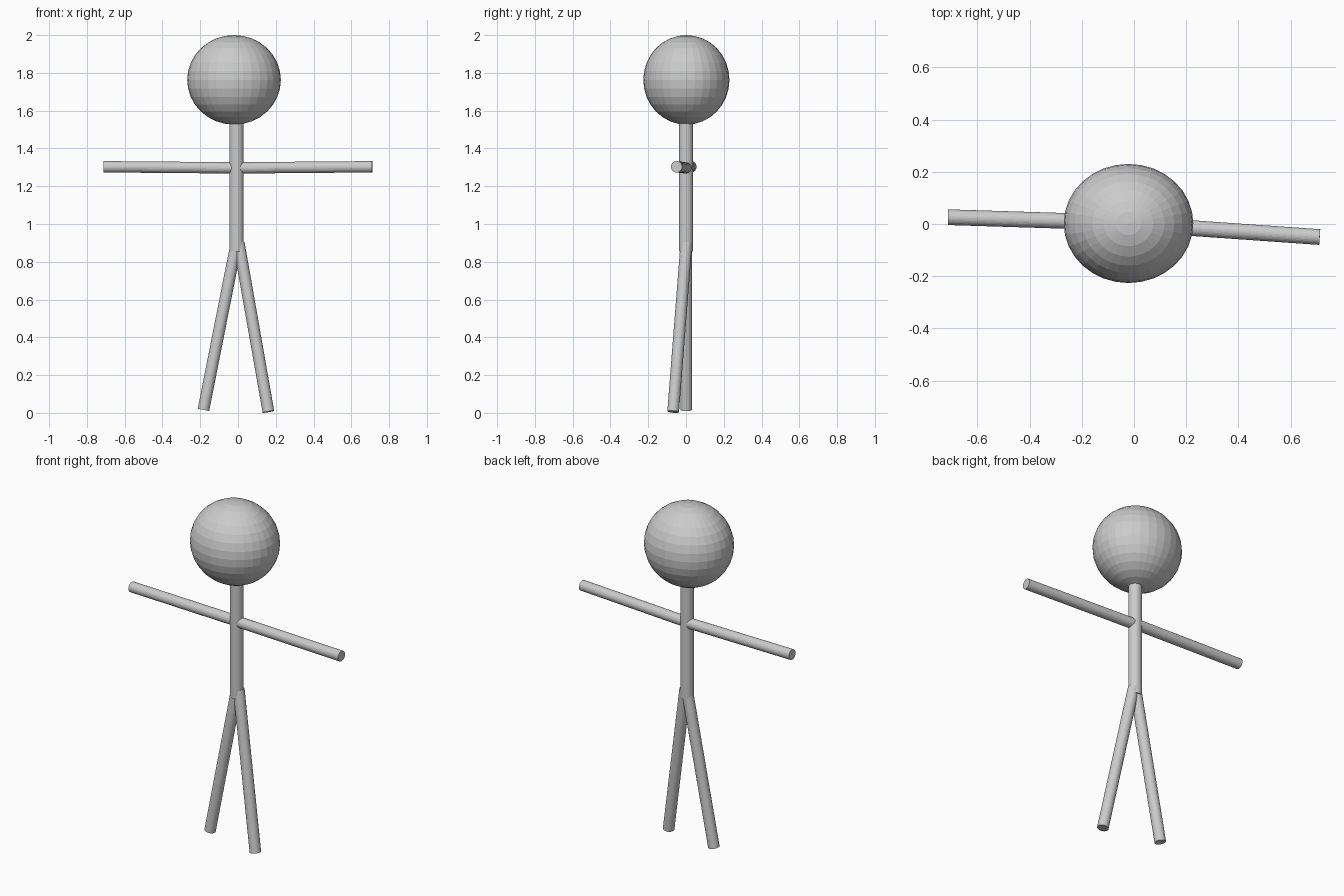
import bpy
from mathutils import Vector

if "Cube" in bpy.data.objects:
    bpy.data.objects.remove(bpy.data.objects["Cube"])


def rod(name, start, end, radius):
    """Flat-shaded 32-sided cylinder between two points."""
    a, b = Vector(start), Vector(end)
    axis = b - a
    bpy.ops.mesh.primitive_cylinder_add(vertices=32, radius=radius, depth=axis.length,
                                        location=(a + b) / 2,
                                        rotation=axis.to_track_quat('Z', 'Y').to_euler())
    obj = bpy.context.object
    obj.name = name
    return obj


# Head: slightly squashed sphere
bpy.ops.mesh.primitive_uv_sphere_add(segments=32, ring_count=16, radius=1,
                                     location=(-0.021, 0.002, 1.763))
head = bpy.context.object
head.name = "head"
head.scale = (0.248, 0.228, 0.237)

# Torso and neck in one post
torso = rod("torso", (-0.008, 0, 0.855), (-0.008, 0, 1.58), 0.037)

# Arms, swung slightly back and forward
rod("left_arm", (-0.008, 0.004, 1.297), (-0.712, 0.026, 1.303), 0.03)
rod("right_arm", (-0.004, 0.0, 1.297), (0.711, -0.050, 1.303), 0.03)

# Legs, the right one stepping forward
rod("left_leg", (-0.010, 0.002, 0.89), (-0.183, 0.001, 0.016), 0.031)
rod("right_leg", (0.004, 0.002, 0.90), (0.161, -0.068, 0.006), 0.031)
